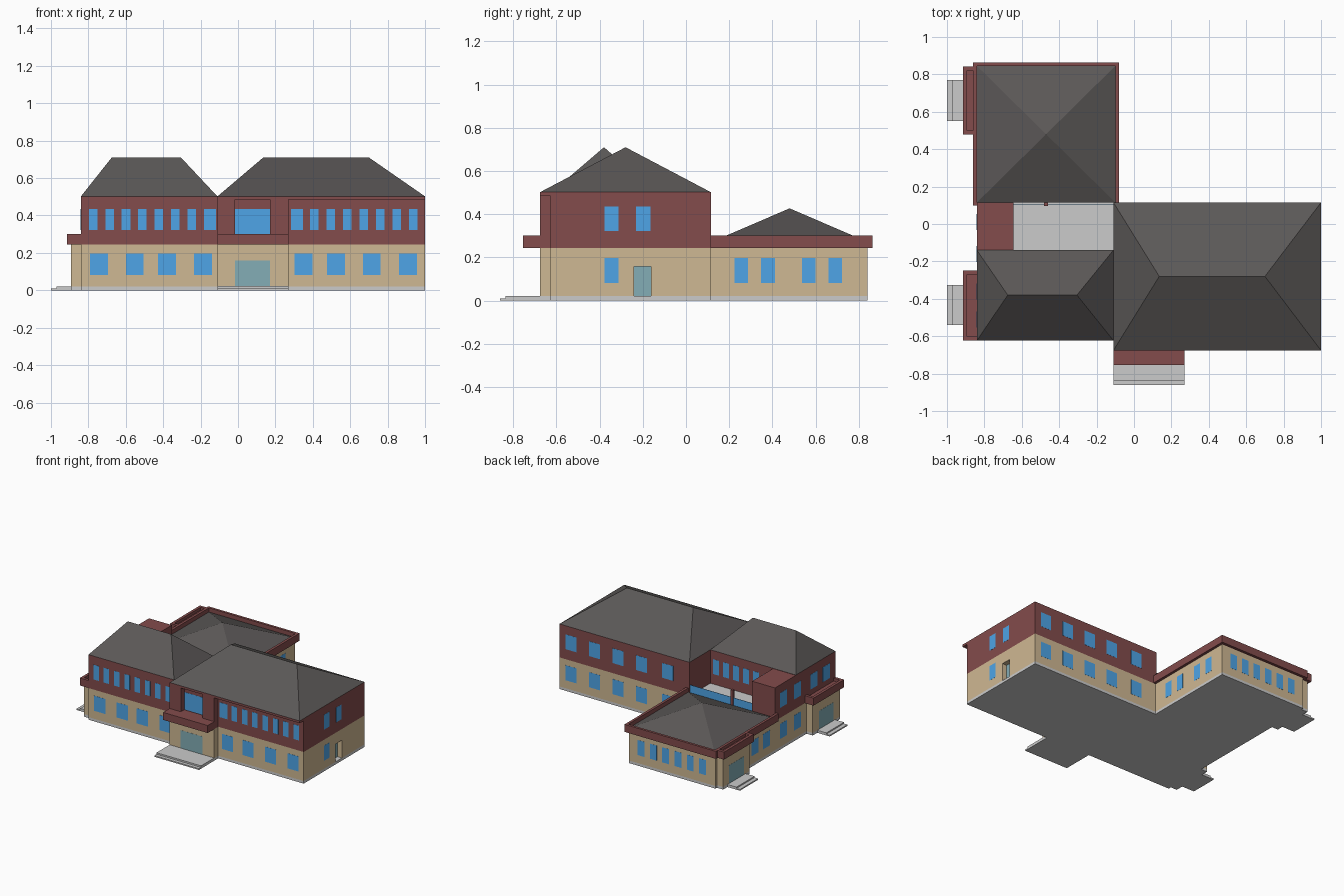
import bpy, bmesh

if "Cube" in bpy.data.objects:
    bpy.data.objects.remove(bpy.data.objects["Cube"])


def lin(c):
    c /= 255
    return c / 12.92 if c <= 0.04045 else ((c + 0.055) / 1.055) ** 2.4


def material(name, rgb):
    m = bpy.data.materials.new(name)
    m.diffuse_color = [lin(c) for c in rgb] + [1]
    m.use_nodes = True
    m.node_tree.nodes["Principled BSDF"].inputs["Base Color"].default_value = m.diffuse_color
    return m


RED = material("red_cladding", (131, 76, 76))
BEIGE = material("beige_wall", (207, 184, 147))
BLUE = material("blue_glass", (78, 165, 231))
TEAL = material("door_glass", (131, 173, 182))
GRAY = material("light_concrete", (203, 203, 203))
ROOF = material("dark_roof", (91, 88, 87))


def finish(name, bm, mats):
    bmesh.ops.recalc_face_normals(bm, faces=bm.faces)
    me = bpy.data.meshes.new(name)
    bm.to_mesh(me)
    bm.free()
    for m in mats:
        me.materials.append(m)
    ob = bpy.data.objects.new(name, me)
    bpy.context.collection.objects.link(ob)
    return ob


def prism(name, outline, levels, bands, top=None):
    """Extrude an outline through height levels, one material per band."""
    mats = bands + [top or bands[-1], bands[0]]
    bm = bmesh.new()
    rings = [[bm.verts.new((x, y, z)) for x, y in outline] for z in levels]
    n = len(outline)
    for k in range(len(bands)):
        for i in range(n):
            j = (i + 1) % n
            f = bm.faces.new((rings[k][i], rings[k][j], rings[k + 1][j], rings[k + 1][i]))
            f.material_index = k
    bm.faces.new(rings[-1]).material_index = len(bands)
    bm.faces.new(rings[0][::-1]).material_index = len(bands) + 1
    return finish(name, bm, mats)


def box(name, x0, x1, y0, y1, z0, z1, mat):
    return prism(name, [(x0, y0), (x1, y0), (x1, y1), (x0, y1)], [z0, z1], [mat])


def hip_roof(name, x0, x1, y0, y1, z0, rx0, rx1, ry, rz):
    bm = bmesh.new()
    a, b, c, d = [bm.verts.new((x, y, z0)) for x, y in ((x0, y0), (x1, y0), (x1, y1), (x0, y1))]
    e = bm.verts.new((rx0, ry, rz))
    f = e if rx0 == rx1 else bm.verts.new((rx1, ry, rz))
    for face in ((a, b, f, e), (b, c, f), (c, d, e, f), (d, a, e), (a, d, c, b)):
        bm.faces.new(list(dict.fromkeys(face)))
    return finish(name, bm, [ROOF])


def plate(name, axis, pos, a0, a1, z0, z1, mat=BLUE, t=0.001):
    if axis == 'y':
        return box(name, a0, a1, pos - t, pos + t, z0, z1, mat)
    return box(name, pos - t, pos + t, a0, a1, z0, z1, mat)


def windows(name, axis, pos, centres, width, z0, z1):
    for i, c in enumerate(centres):
        plate(f"{name}_{i + 1}", axis, pos, c - width / 2, c + width / 2, z0, z1)


LOW, UP = (0.082, 0.198), (0.322, 0.436)

# Ground floor with plinth and a notch for the right door
prism("ground_floor", [
    (-.84, -.623), (-.11, -.623), (-.11, -.676), (.27, -.676), (.27, -.627), (1, -.627),
    (1, -.24), (.96, -.24), (.96, -.161), (1, -.161),
    (1, .115), (-.1, .115), (-.1, .84), (-.84, .84), (-.84, .822), (-.893, .822),
    (-.893, .5), (-.84, .5), (-.84, -.27), (-.893, -.27), (-.893, -.6), (-.84, -.6)],
    [0, .02, .244], [GRAY, BEIGE], top=GRAY)
box("right_door_lintel", .96, 1, -.24, -.161, .157, .244, BEIGE)
box("right_door_sill", .96, 1, -.24, -.161, 0, .02, GRAY)
plate("right_door", 'x', .961, -.24, -.161, .02, .157, TEAL)

# Upper floor with the recessed front bay
prism("upper_floor", [
    (-.84, -.623), (-.11, -.623), (-.11, -.676), (-.015, -.676), (-.015, -.63), (.17, -.63),
    (.17, -.676), (.27, -.676), (.27, -.627), (1, -.627), (1, .115), (-.11, .115),
    (-.11, -.14), (-.645, -.14), (-.645, .115), (-.84, .115)], [.244, .485], [RED])
box("main_eave", -.11, 1, -.676, .115, .485, .502, RED)
box("left_eave", -.84, -.11, -.623, -.14, .485, .502, RED)
box("stair_block_top", -.84, -.645, -.14, .115, .485, .5, RED)

# Roofs
hip_roof("main_roof", -.11, 1, -.676, .115, .502, .135, .70, -.28, .71)
hip_roof("left_roof", -.84, -.11, -.623, -.14, .502, -.675, -.305, -.38, .71)
box("wing_roof_base", -.84, -.1, .115, .84, .244, .27, RED)
hip_roof("wing_roof", -.84, -.1, .115, .845, .27, -.47, -.47, .48, .427)

# Parapet around the rear wing
prism("wing_parapet", [
    (-.86, .1), (-.84, .1), (-.84, .845), (-.1, .845), (-.1, .1), (-.08, .1),
    (-.08, .864), (-.86, .864)], [.244, .302], [RED])

# Side entrances: flat roof, parapet, door, steps
for tag, y0, y1, d0, d1 in (("front", -.623, -.249, -.54, -.325), ("rear", .479, .842, .55, .77)):
    box(f"{tag}_side_roof", -.9, -.84, y0 + .01, y1 - .01, .244, .28, RED)
    prism(f"{tag}_side_parapet", [
        (-.84, y0), (-.84, y0 + .022), (-.893, y0 + .022), (-.893, y1 - .022),
        (-.84, y1 - .022), (-.84, y1), (-.914, y1), (-.914, y0)], [.244, .302], [RED])
    plate(f"{tag}_side_door", 'x', -.893, d0 + .02, d1 - .02, .02, .16, TEAL)
    box(f"{tag}_side_step_low", -1, -.893, d0, d1, 0, .01, GRAY)
    box(f"{tag}_side_step_high", -.97, -.893, d0, d1, .01, .02, GRAY)

# Front entrance
box("front_canopy", -.11, .27, -.755, -.635, .244, .302, RED)
plate("front_door", 'y', -.676, -.015, .17, .02, .16, TEAL)
plate("bay_window", 'y', -.63, -.015, .17, .302, .436)
box("front_step_low", -.11, .27, -.862, -.676, 0, .01, GRAY)
box("front_step_high", -.11, .27, -.836, -.676, .01, .022, GRAY)

# Terrace railing
plate("terrace_glass", 'y', .105, -.645, -.11, .244, .325)
box("terrace_post", -.48, -.46, .095, .115, .244, .385, RED)

# Front windows
windows("front_left_low", 'y', -.623, (-.743, -.552, -.38, -.187), .096, *LOW)
windows("front_right_low", 'y', -.627, (.35, .524, .716, .909), .094, *LOW)
windows("front_left_up", 'y', -.623, [-.774 + .0877 * i for i in range(7)], .046, *UP)
plate("front_left_up_last", 'y', -.623, -.182, -.118, *UP)
plate("front_right_up_first", 'y', -.627, .283, .348, *UP)
windows("front_right_up", 'y', -.627, [.408 + .088 * i for i in range(7)], .046, *UP)

# Right side windows
windows("right_up", 'x', 1, (-.346, -.198), .065, *UP)
windows("right_low", 'x', 1, (-.346,), .065, *LOW)
windows("wing_right", 'x', -.1, (.256, .38, .568, .692), .063, *LOW)

# Back windows
for tag, z in (("low", LOW), ("up", UP)):
    windows(f"back_{tag}", 'y', .115, (.9, .7, .5, .3, .075), .094, *z)
windows("wing_back", 'y', .84, [-.205 - .105 * i for i in range(6)], .058, *LOW)
windows("terrace_back", 'y', -.14, [-.585 + .085 * i for i in range(6)], .05, *UP)

# Left side windows
windows("left_low", 'x', -.84, (.36, .22, .01, -.16), .085, *LOW)
windows("left_up", 'x', -.84, (.01, -.16, -.36, -.51), .085, *UP)
